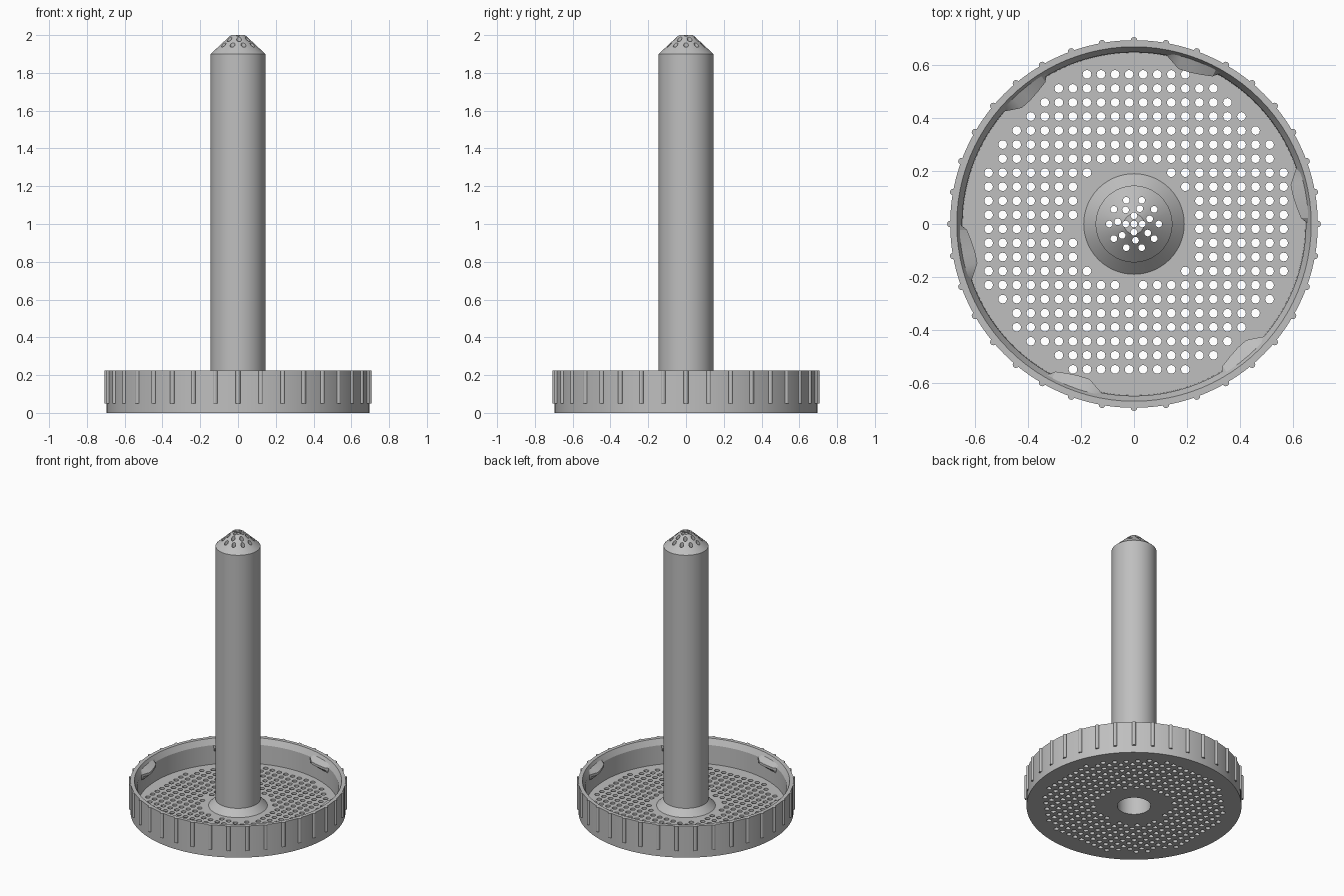
import bpy, bmesh, math
from mathutils import Matrix, Vector

if "Cube" in bpy.data.objects:
    bpy.data.objects.remove(bpy.data.objects["Cube"])

grey = bpy.data.materials.new("light_grey_plastic")
grey.diffuse_color = (0.52, 0.52, 0.52, 1)
grey.use_nodes = True
grey.node_tree.nodes["Principled BSDF"].inputs["Base Color"].default_value = grey.diffuse_color


def finish(bm, name):
    bmesh.ops.recalc_face_normals(bm, faces=bm.faces)
    me = bpy.data.meshes.new(name)
    bm.to_mesh(me)
    bm.free()
    ob = bpy.data.objects.new(name, me)
    bpy.context.collection.objects.link(ob)
    me.materials.append(grey)
    return ob


def activate(ob):
    bpy.ops.object.select_all(action='DESELECT')
    ob.select_set(True)
    bpy.context.view_layer.objects.active = ob


def smooth(ob):
    activate(ob)
    bpy.ops.object.shade_smooth_by_angle(angle=math.radians(25))


def lathe(name, profile, closed, steps=96):
    bm = bmesh.new()
    vs = [bm.verts.new((r, 0, z)) for r, z in profile]
    pairs = list(zip(vs, vs[1:])) + ([(vs[-1], vs[0])] if closed else [])
    es = [bm.edges.new(p) for p in pairs]
    bmesh.ops.spin(bm, geom=vs + es, cent=(0, 0, 0), axis=(0, 0, 1),
                   angle=2 * math.pi, steps=steps)
    bmesh.ops.remove_doubles(bm, verts=bm.verts, dist=1e-5)
    return finish(bm, name)


def rods(name, points, radius, z0, z1, segments=12):
    bm = bmesh.new()
    for x, y in points:
        bmesh.ops.create_cone(bm, cap_ends=True, segments=segments,
                              radius1=radius, radius2=radius, depth=z1 - z0,
                              matrix=Matrix.Translation((x, y, (z0 + z1) / 2)))
    return finish(bm, name)


def cut(ob, cutter):
    cutter.hide_render = True
    mod = ob.modifiers.new("holes", 'BOOLEAN')
    mod.operation = 'DIFFERENCE'
    mod.solver = 'EXACT'
    mod.object = cutter
    activate(ob)
    bpy.ops.object.modifier_apply(modifier=mod.name)
    bpy.data.objects.remove(cutter)


def ring(n, r, start=0):
    return [(r * math.cos(math.radians(start + 360 * i / n)),
             r * math.sin(math.radians(start + 360 * i / n))) for i in range(n)]


# Shallow tray with a chamfered rim and an open centre
tray = lathe("tray", [(0.108, 0), (0.695, 0), (0.695, 0.225), (0.67, 0.225),
                      (0.65, 0.185), (0.648, 0.05), (0.108, 0.05)], True)

# Square grid of drain holes kept inside an annulus
grid = [-0.0185 + 0.0531 * i for i in range(-12, 13)]
drains = [(x, y) for x in grid for y in grid if 0.2325 < math.hypot(x, y) < 0.598]
cut(tray, rods("drain_cutter", drains, 0.0165, -0.05, 0.1))
smooth(tray)

# Hollow tube with flared foot and conical cap
tube = lathe("center_tube", [(0.108, 0.045), (0.195, 0.045), (0.19, 0.05),
                             (0.145, 0.095), (0.145, 1.9), (0.038, 2.0), (0, 2.0),
                             (0, 1.97), (0.025, 1.97), (0.108, 1.89)], False)
bm = bmesh.new()
bm.from_mesh(tube.data)
# close the underside of the foot to the bore
rim = [e for e in bm.edges if e.is_boundary]
if rim:
    bmesh.ops.bridge_loops(bm, edges=rim)
bmesh.ops.recalc_face_normals(bm, faces=bm.faces)
bm.to_mesh(tube.data)
bm.free()

# Spray holes through the cap: three rings and a centre hole
spray = ring(10, 0.094) + ring(7, 0.062, 18) + ring(4, 0.031) + [(0, 0)]
cut(tube, rods("spray_cutter", spray, 0.0128, 1.8, 2.1, 16))
smooth(tube)

# Grip ribs around the outside
smooth(rods("grip_ribs", ring(36, 0.694), 0.0125, 0.05, 0.225))

# Six tapered locking lugs on the inner wall
stations = [(0, 0.658), (2, 0.632), (6, 0.618), (10, 0.61), (14, 0.61), (17, 0.632), (20, 0.658)]
bm = bmesh.new()
for k in range(6):
    loops = []
    for a, r in stations:
        t = math.radians(a + 60 * k)
        section = [(0.662, 0.205), (r, 0.182), (r, 0.165), (0.662, 0.125)]
        loops.append([bm.verts.new((p * math.cos(t), p * math.sin(t), z)) for p, z in section])
    for A, B in zip(loops, loops[1:]):
        for i in range(4):
            j = (i + 1) % 4
            bm.faces.new((A[i], A[j], B[j], B[i]))
    bm.faces.new(loops[0])
    bm.faces.new(loops[-1])
smooth(finish(bm, "locking_lugs"))
